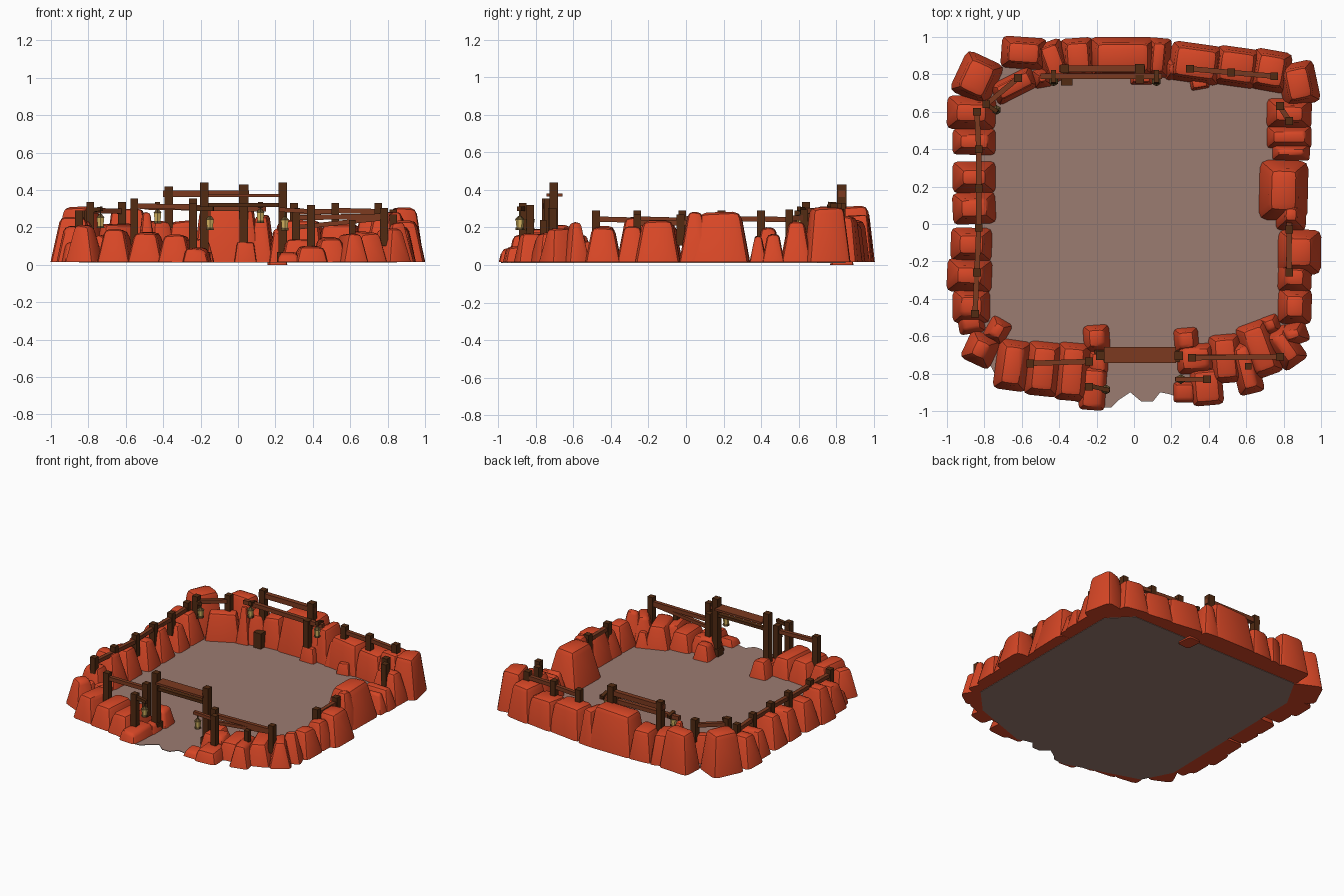
import bpy, bmesh, math, random
from mathutils import Vector, Matrix

if "Cube" in bpy.data.objects:
    bpy.data.objects.remove(bpy.data.objects["Cube"])

random.seed(4)


def mat(name, rgb):
    m = bpy.data.materials.new(name)
    m.diffuse_color = (*rgb, 1)
    m.use_nodes = True
    m.node_tree.nodes["Principled BSDF"].inputs["Base Color"].default_value = m.diffuse_color
    return m


ROCK = mat("red rock", (0.68, 0.062, 0.019))
SAND = mat("dusty floor", (0.33, 0.20, 0.165))
DARK = mat("dark wood", (0.085, 0.024, 0.006))
WOOD = mat("red brown wood", (0.20, 0.042, 0.014))
GOLD = mat("lantern glass", (0.72, 0.50, 0.13))
IRON = mat("lantern metal", (0.12, 0.075, 0.025))


def finish(name, bm, material, smooth=False):
    me = bpy.data.meshes.new(name)
    bmesh.ops.recalc_face_normals(bm, faces=bm.faces[:])
    bm.to_mesh(me)
    bm.free()
    me.materials.append(material)
    o = bpy.data.objects.new(name, me)
    bpy.context.collection.objects.link(o)
    if smooth:
        bpy.ops.object.select_all(action='DESELECT')
        o.select_set(True)
        bpy.context.view_layer.objects.active = o
        bpy.ops.object.shade_smooth_by_angle(angle=math.radians(35))
    return o


def rock(name, x, y, w, d, h, rot=0, z0=0.015, kx=0.2, ky=0.17):
    """Tapered boulder with softened edges and a slightly uneven top."""
    bm = bmesh.new()
    bmesh.ops.create_cube(bm, size=1)
    for v in bm.verts:
        top = v.co.z > 0
        ix, iy = (kx * h, ky * h) if top else (0, 0)
        v.co.x = math.copysign(max(w / 2 - ix, w * .2), v.co.x)
        v.co.y = math.copysign(max(d / 2 - iy, d * .2), v.co.y)
        v.co.z = h + random.uniform(-.015, .004) if top else z0
    edges = [e for e in bm.edges if any(v.co.z > z0 + .01 for v in e.verts)]
    bmesh.ops.bevel(bm, geom=edges, offset=min(w, d) * .16, segments=2, profile=.5,
                    affect='EDGES', clamp_overlap=True)
    bm.transform(Matrix.Translation((x, y, 0)) @ Matrix.Rotation(math.radians(rot), 4, 'Z'))
    return finish(name, bm, ROCK, True)


def beam(name, a, b, t, material, h=None):
    """Square timber from a to b, thickness t and optional depth h."""
    a, b = Vector(a), Vector(b)
    bm = bmesh.new()
    bmesh.ops.create_cube(bm, size=1)
    bm.transform(Matrix.Diagonal((t, h or t, (b - a).length, 1)))
    q = (b - a).to_track_quat('Z', 'Y').to_matrix().to_4x4()
    bm.transform(Matrix.Translation((a + b) / 2) @ q)
    return finish(name, bm, material)


def post(x, y, z0, z1, t=0.042):
    beam("fence_post", (x, y, z0), (x, y, z1), t, DARK)


def cone(name, x, y, z, r1, r2, h, material):
    bm = bmesh.new()
    bmesh.ops.create_cone(bm, cap_ends=True, segments=6, radius1=r1, radius2=r2, depth=h)
    bm.transform(Matrix.Translation((x, y, z)))
    finish(name, bm, material)


def lantern(x, y, z):
    cone("lantern_base", x, y, z - .032, .024, .022, .012, IRON)
    cone("lantern_glass", x, y, z - .004, .018, .023, .046, GOLD)
    cone("lantern_cap", x, y, z + .027, .026, .008, .018, IRON)
    beam("lantern_hanger", (x, y, z + .03), (x, y, z + .07), .007, IRON)


# Ground with notched corners and a ragged front lip at the entrance
outline = [(-.83, .62), (-.7, .85), (.7, .85), (.85, .7), (.85, -.6), (.68, -.78), (.25, -.93),
           (.19, -.91), (.14, -.9), (.1, -.95), (.04, -.95), (-.02, -.9), (-.08, -.94),
           (-.12, -.98), (-.2, -.985), (-.74, -.81), (-.85, -.6)]
bm = bmesh.new()
face = bm.faces.new([bm.verts.new((x, y, .012)) for x, y in outline])
ext = bmesh.ops.extrude_face_region(bm, geom=[face])
for g in ext["geom"]:
    if isinstance(g, bmesh.types.BMVert):
        g.co.z = .016
finish("arena_floor", bm, SAND)

# Left wall: y, depth, outer x, inner x, height
for y, d, x0, x1, h in [(.595, .18, -1, -.74, .24), (.44, .14, -.97, -.74, .2),
                        (.25, .17, -.97, -.74, .25), (.085, .17, -.97, -.74, .22),
                        (-.11, .18, -.98, -.76, .22), (-.275, .18, -1, -.76, .26),
                        (-.44, .18, -.97, -.77, .21)]:
    rock("left_wall_rock", (x0 + x1) / 2, y, x1 - x0, d, h, random.uniform(-3, 3))

# Right wall
for y, d, x0, x1, h in [(.59, .16, .71, .95, .23), (.465, .12, .71, .95, .17),
                        (.385, .09, .74, .94, .16), (.18, .32, .67, .93, .285),
                        (.05, .17, .76, .92, .29), (-.15, .24, .77, 1., .24),
                        (-.285, .16, .77, .95, .21), (-.44, .19, .77, .95, .21)]:
    rock("right_wall_rock", (x0 + x1) / 2, y, x1 - x0, d, h, random.uniform(-3, 3))

# Back wall, back corners and inner buttresses: x, y, w, d, h, rot
for r in [(-.84, .78, .22, .24, .31, -25), (.88, .75, .2, .23, .31, 12),
          (-.59, .915, .24, .17, .3, -4), (-.43, .87, .15, .22, .24, 20),
          (-.3, .89, .18, .21, .24, 4), (-.06, .89, .36, .22, .32, 0),
          (.13, .89, .13, .21, .27, -5), (.33, .86, .28, .21, .25, -8),
          (.55, .84, .24, .21, .23, -8), (.73, .82, .21, .22, .27, -10),
          (-.64, .74, .24, .12, .22, 27), (-.49, .78, .1, .1, .29, 10),
          (.35, .755, .1, .07, .1, 10), (.04, .78, .12, .07, .13, 0)]:
    rock("back_wall_rock", *r, kx=.12, ky=.1)
rock("back_sunken_rock", .21, .83, .1, .12, .2, 5, z0=0)

# Front wall on both sides of the entrance
for r in [(-.87, -.53, .14, .11, .12, 10), (-.73, -.57, .12, .13, .16, -30),
          (-.82, -.67, .17, .17, .22, -25), (-.65, -.755, .18, .27, .19, -8),
          (-.485, -.775, .19, .29, .175, -6), (-.33, -.79, .18, .31, .165, -5),
          (-.22, -.88, .14, .23, .09, -4), (-.2, -.61, .14, .14, .14, 4),
          (-.19, -.74, .1, .12, .08, 0),
          (.28, -.62, .13, .13, .13, 5), (.33, -.72, .2, .16, .14, 3),
          (.27, -.9, .12, .11, .07, 0), (.39, -.87, .17, .2, .1, 5),
          (.49, -.72, .17, .26, .15, 5), (.6, -.77, .14, .28, .17, 14),
          (.67, -.67, .18, .3, .18, 20), (.81, -.66, .15, .22, .2, 35),
          (.85, -.59, .16, .12, .23, 20), (.73, -.54, .1, .1, .13, 20)]:
    rock("front_wall_rock", *r)


# Fences: posts along a path with rails between
def fence(points, z, drop=.12, rail=.028):
    for x, y in points:
        post(x, y, z - drop, z + .045)
    for a, b in zip(points, points[1:]):
        beam("fence_rail", (*a, z + random.uniform(-.008, .008)), (*b, z), rail, WOOD)


fence([(-.62, .78), (-.79, .64)], .29)
fence([(-.84, .6), (-.83, .4), (-.83, .19), (-.83, -.02), (-.84, -.26), (-.85, -.48)], .245)
fence([(.78, .63), (.83, .55)], .25)
fence([(.83, .19), (.83, -.03), (.83, -.26)], .225)
fence([(.3, .83), (.52, .81), (.75, .79)], .285)
fence([(-.555, -.745), (-.24, -.735)], .31, .2)
fence([(.31, -.715), (.78, -.71)], .26, .16)
beam("fence_lower_rail", (.31, -.71, .2), (.78, -.71, .25), .024, WOOD)
post(.61, -.76, .1, .24, .035)

# Entrance gate with a two-tone plank
for x in (-.18, .24):
    post(x, -.705, .015, .44, .045)
    beam("gate_foot", (x, -.705, .015), (x, -.705, .07), .065, DARK)
beam("gate_plank", (-.16, -.7, .372), (.225, -.7, .372), .085, WOOD, .016)
beam("gate_lower_plank", (-.2, -.7, .32), (.25, -.7, .32), .03, DARK, .022)

# Frame against the back wall
post(-.37, .83, .2, .42, .045)
post(.03, .83, .2, .43, .05)
beam("back_top_beam", (-.4, .83, .38), (.06, .83, .38), .036, WOOD)
beam("back_lower_beam", (-.5, .79, .31), (.15, .79, .3), .03, WOOD)
for x, z0 in ((-.43, .27), (.12, .26)):
    beam("back_bracket", (x, .82, .31), (x, .755, .325), .025, DARK)
post(.03, .775, .12, .32, .045)
beam("back_step_post", (-.36, .77, .015), (-.36, .77, .13), .06, DARK)

# Lantern stands beside the gate
post(-.24, -.87, .05, .33)
beam("lantern_arm", (-.26, -.86, .3), (-.13, -.89, .3), .024, DARK)
post(.39, -.83, .06, .32)
beam("lantern_arm", (.41, -.83, .285), (.22, -.83, .295), .024, WOOD)
beam("lantern_arm", (-.79, .64, .29), (-.73, .6, .3), .022, DARK)

for p in [(-.15, -.885, .225), (.25, -.83, .222), (-.43, .762, .26),
          (.12, .762, .262), (-.735, .61, .235)]:
    lantern(*p)
